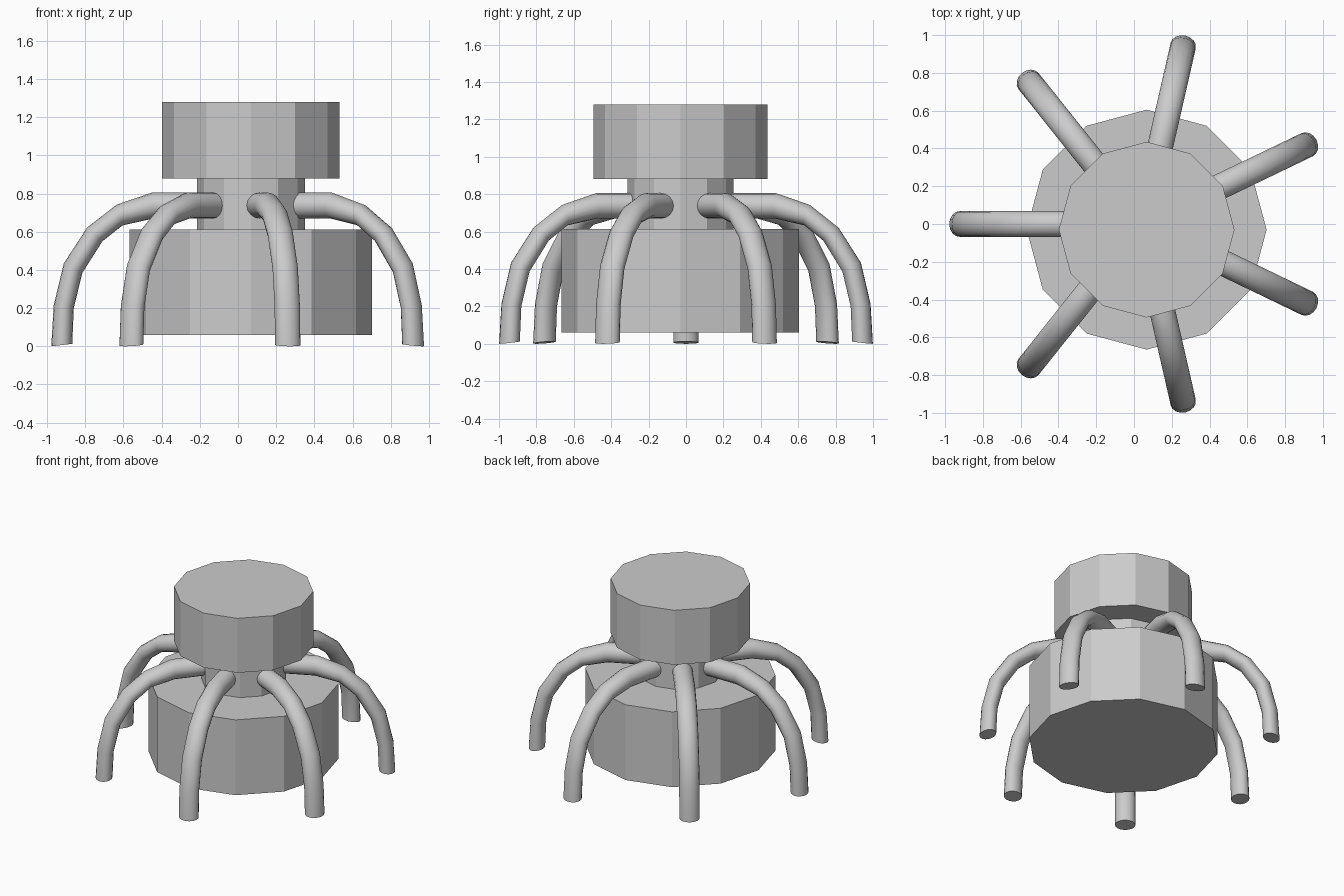
import bpy, bmesh
from math import sin, cos, pi, radians

if "Cube" in bpy.data.objects:
    bpy.data.objects.remove(bpy.data.objects["Cube"])


def drum(name, radius, z0, z1):
    bpy.ops.mesh.primitive_cylinder_add(
        vertices=12, radius=radius, depth=z1 - z0,
        location=(0.067, -0.03, (z0 + z1) / 2))
    bpy.context.object.name = name


# Stacked twelve-sided body
drum("lower_body", 0.635, 0.06, 0.613)
drum("neck", 0.283, 0.60, 0.89)
drum("head", 0.465, 0.88, 1.28)

# Leg side profile: outer radius, outer z, inner radius, inner z
PROFILE = [(0.15, 0.805, 0.15, 0.67), (0.495, 0.805, 0.485, 0.67),
           (0.68, 0.742, 0.65, 0.633), (0.835, 0.622, 0.755, 0.55),
           (0.957, 0.435, 0.86, 0.385), (1.01, 0.215, 0.905, 0.20),
           (1.023, 0.0, 0.913, 0.013)]
SIDES = 16
HALF_WIDTH = 0.068


def leg(name, angle):
    bm = bmesh.new()
    rings = []
    for ro, zo, ri, zi in PROFILE:
        ring = []
        for i in range(SIDES):
            a = 2 * pi * i / SIDES
            t = (1 + cos(a)) / 2
            ring.append(bm.verts.new((ri + (ro - ri) * t,
                                      HALF_WIDTH * sin(a),
                                      zi + (zo - zi) * t)))
        rings.append(ring)
    for a, b in zip(rings, rings[1:]):
        for i in range(SIDES):
            j = (i + 1) % SIDES
            bm.faces.new((a[i], a[j], b[j], b[i]))
    bm.faces.new(rings[0])
    bm.faces.new(rings[-1])
    bmesh.ops.recalc_face_normals(bm, faces=bm.faces[:])
    mesh = bpy.data.meshes.new(name)
    bm.to_mesh(mesh)
    bm.free()
    ob = bpy.data.objects.new(name, mesh)
    ob.location = (0.045, 0, 0)
    ob.rotation_euler.z = angle
    bpy.context.collection.objects.link(ob)
    bpy.ops.object.select_all(action='DESELECT')
    ob.select_set(True)
    bpy.context.view_layer.objects.active = ob
    bpy.ops.object.shade_smooth_by_angle(angle=radians(40))


# Seven arched legs around the neck
for k in range(7):
    leg(f"leg_{k + 1}", pi + 2 * pi * k / 7)
